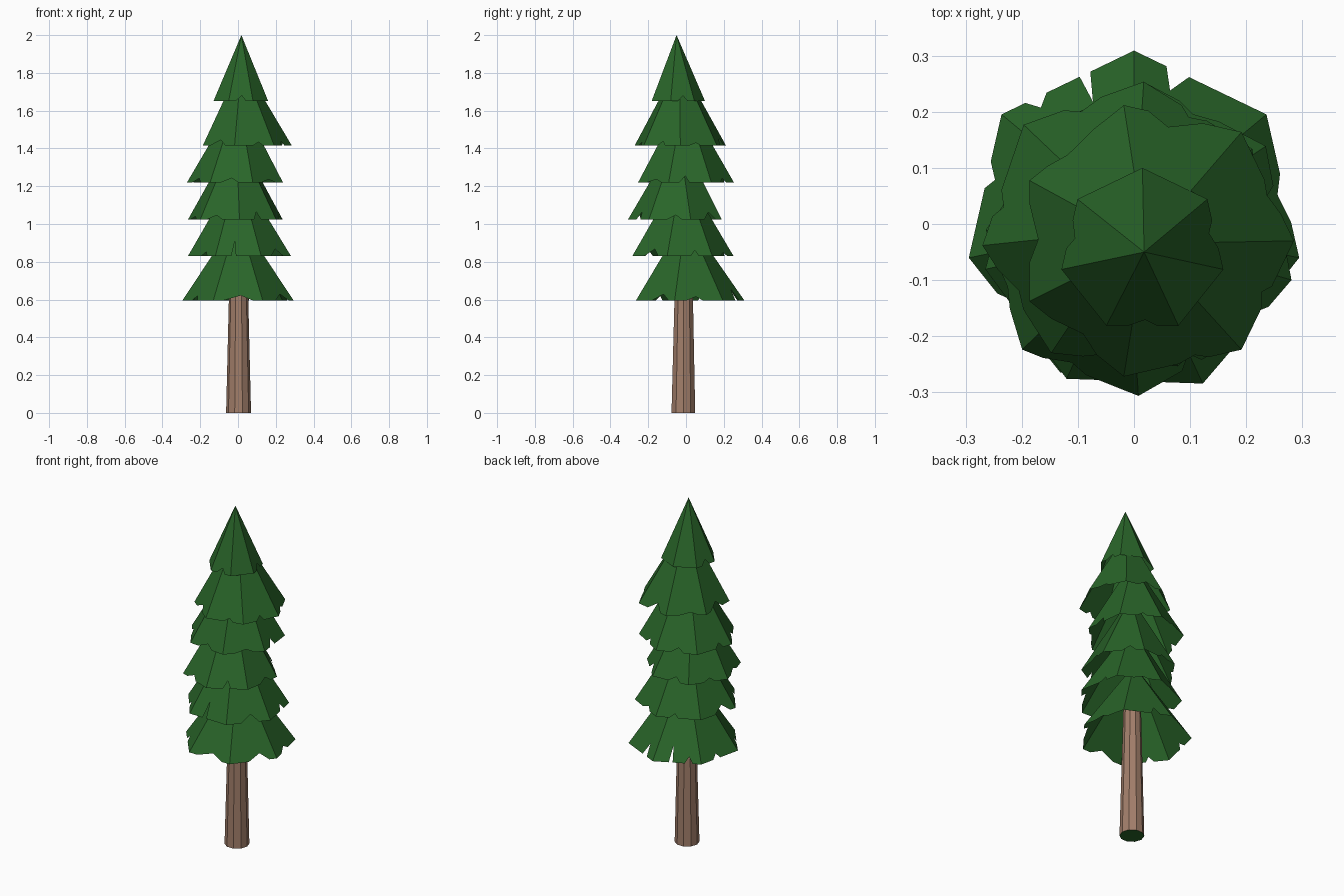
import bpy, math, random
from mathutils import Vector

if "Cube" in bpy.data.objects:
    bpy.data.objects.remove(bpy.data.objects["Cube"])

random.seed(4)
SIDES = 7


def material(name, color):
    m = bpy.data.materials.new(name)
    m.diffuse_color = (*color, 1)
    m.use_nodes = True
    m.node_tree.nodes["Principled BSDF"].inputs["Base Color"].default_value = m.diffuse_color
    return m


green = material("needles", (0.022, 0.130, 0.022))
brown = material("bark", (0.36, 0.21, 0.145))


def mesh_object(name, verts, faces, mats):
    me = bpy.data.meshes.new(name)
    me.from_pydata([tuple(v) for v in verts], [], faces)
    for m in mats:
        me.materials.append(m)
    ob = bpy.data.objects.new(name, me)
    bpy.context.collection.objects.link(ob)
    return ob


def notch(a, b, apex, t, width, depth):
    # V-shaped cut in the rim edge a-b, pointing up the branch face
    p = [a.lerp(b, t + s * width / 2) for s in (-1, 0.2, 1)]
    p[1] = p[1].lerp(apex, depth)
    return p


def tier(name, center, z, radius, start, tip, given):
    # open seven-sided cone, one flat face per side, with a ragged rim
    apex = Vector(tip)
    ring = [Vector((center[0] + radius * math.cos(a), center[1] + radius * math.sin(a), z))
            for a in (math.radians(start + 360 * i / SIDES) for i in range(SIDES))]
    verts, faces = [apex], []
    corner = []
    for p in ring:
        corner.append(len(verts))
        verts.append(p)
    for i in range(SIDES):
        j = (i + 1) % SIDES
        cuts = given.get(i)
        if cuts is None:
            cuts = [(random.uniform(0.35, 0.65), random.uniform(0.15, 0.5), random.uniform(0.03, 0.09))]
        chain = []
        for c in cuts:
            for p in notch(ring[i], ring[j], apex, *c):
                chain.append(len(verts))
                verts.append(p)
        faces.append([0, corner[i]] + chain + [corner[j]])
    mesh_object(name, verts, faces, [green])


# foliage tiers, bottom to top: rim centre, height, radius, first corner angle, tip
tiers = [
    ((0, 0.007), 0.595, 0.302, 90, (0, 0, 1.04),
     {0: [(0.37, 0.08, 0.18), (0.74, 0.16, 0.07)], 6: [(0.67, 0.17, 0.13)],
      3: [(0.5, 0.6, 0.06)]}),
    ((0.01, -0.028), 0.83, 0.28, 88, (0, -0.02, 1.29), {3: [(0.4, 0.1, 0.17)]}),
    ((-0.01, -0.05), 1.025, 0.257, -86, (-0.01, -0.04, 1.48), {}),
    ((-0.01, -0.007), 1.22, 0.262, 84, (0, -0.01, 1.68), {}),
    ((0.037, -0.03), 1.415, 0.248, 0, (0.02, -0.035, 1.86), {}),
    ((0.015, -0.048), 1.652, 0.148, 90, (0.018, -0.05, 2.0),
     {i: [(0.5, 0.4, 0.08)] if i in (1, 3, 5) else [] for i in range(SIDES)}),
]
for n, args in enumerate(tiers):
    tier(f"branch_tier_{n + 1}", *args)

# tapered trunk with a capped base
N = 10
verts = [(0.003 + r * math.cos(2 * math.pi * i / N), y + r * math.sin(2 * math.pi * i / N), z)
         for r, y, z in ((0.066, -0.014, 0), (0.051, -0.012, 0.62), (0.038, -0.01, 1.15)) for i in range(N)]
faces = [(k * N + i, k * N + (i + 1) % N, (k + 1) * N + (i + 1) % N, (k + 1) * N + i)
         for k in range(2) for i in range(N)]
faces += [tuple(reversed(range(N))), tuple(range(2 * N, 3 * N))]
trunk = mesh_object("trunk", verts, faces, [brown, green])
trunk.data.polygons[2 * N].material_index = 1
